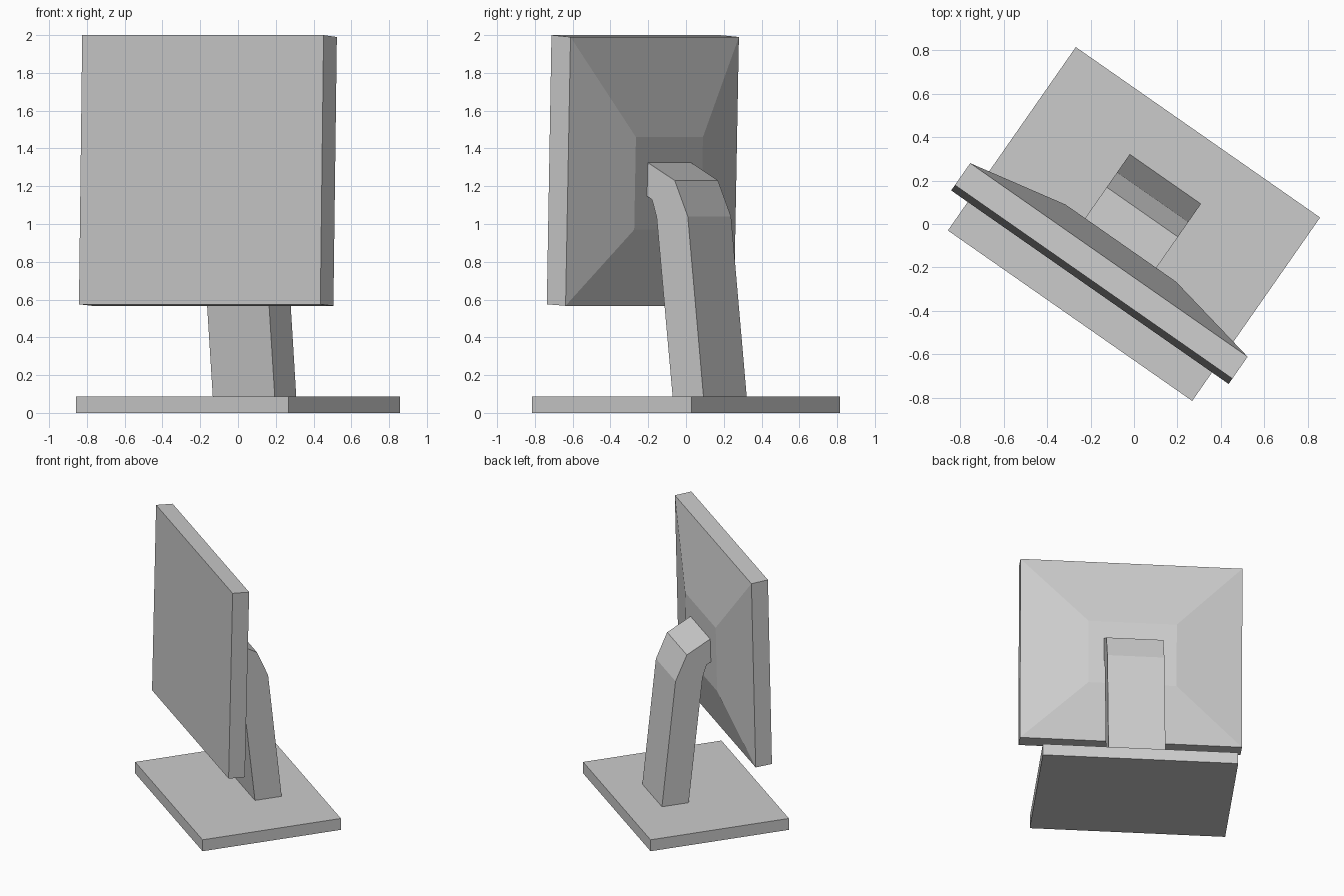
import bpy, bmesh
from math import radians
from mathutils import Matrix

cube = bpy.data.objects.get("Cube")
if cube:
    bpy.data.objects.remove(cube)

GREY = (0.6, 0.6, 0.6, 1)
grey = bpy.data.materials.new("light grey plastic")
grey.use_nodes = True
grey.diffuse_color = GREY
grey.node_tree.nodes["Principled BSDF"].inputs["Base Color"].default_value = GREY

TURN = Matrix.Rotation(radians(-34.9), 4, "Z")  # the whole monitor is swivelled


def finish(name, bm):
    bmesh.ops.recalc_face_normals(bm, faces=bm.faces)
    bm.transform(TURN)
    mesh = bpy.data.meshes.new(name)
    bm.to_mesh(mesh)
    bm.free()
    mesh.materials.append(grey)
    obj = bpy.data.objects.new(name, mesh)
    bpy.context.collection.objects.link(obj)
    return obj


def extrude_profile(profile, half_width):
    """Side profile of (y, z) points, extruded evenly to both sides in x."""
    bm = bmesh.new()
    face = bm.faces.new([bm.verts.new((-half_width, y, z)) for y, z in profile])
    side = bmesh.ops.extrude_face_region(bm, geom=[face])["geom"]
    moved = [v for v in side if isinstance(v, bmesh.types.BMVert)]
    bmesh.ops.translate(bm, verts=moved, vec=(2 * half_width, 0, 0))
    return bm


# Base plate
finish("base", extrude_profile(
    [(-0.515, 0), (0.515, 0), (0.515, 0.088), (-0.515, 0.088)], 0.686))

# Bent stand arm
finish("stand", extrude_profile(
    [(0.054, 0.08), (0.253, 0.08), (0.151, 1.04), (0.067, 1.23), (-0.107, 1.325),
     (-0.112, 1.147), (-0.08, 1.13), (-0.05, 1.036)], 0.2))

# Screen slab, leaning slightly back
screen = extrude_profile(
    [(-0.355, 0.575), (-0.325, 2.0), (-0.202, 1.99), (-0.234, 0.567)], 0.779)

# Tapered housing, drawn out of the back face of the slab
back = max(screen.faces, key=lambda f: f.calc_center_median().y)
bmesh.ops.inset_individual(screen, faces=[back], thickness=0.3)
for v in back.verts:
    upper = v.co.z > 1.28
    v.co = (0.31 if v.co.x > 0 else -0.31,
            -0.107 if upper else -0.118,
            1.46 if upper else 0.97)
finish("screen", screen)
